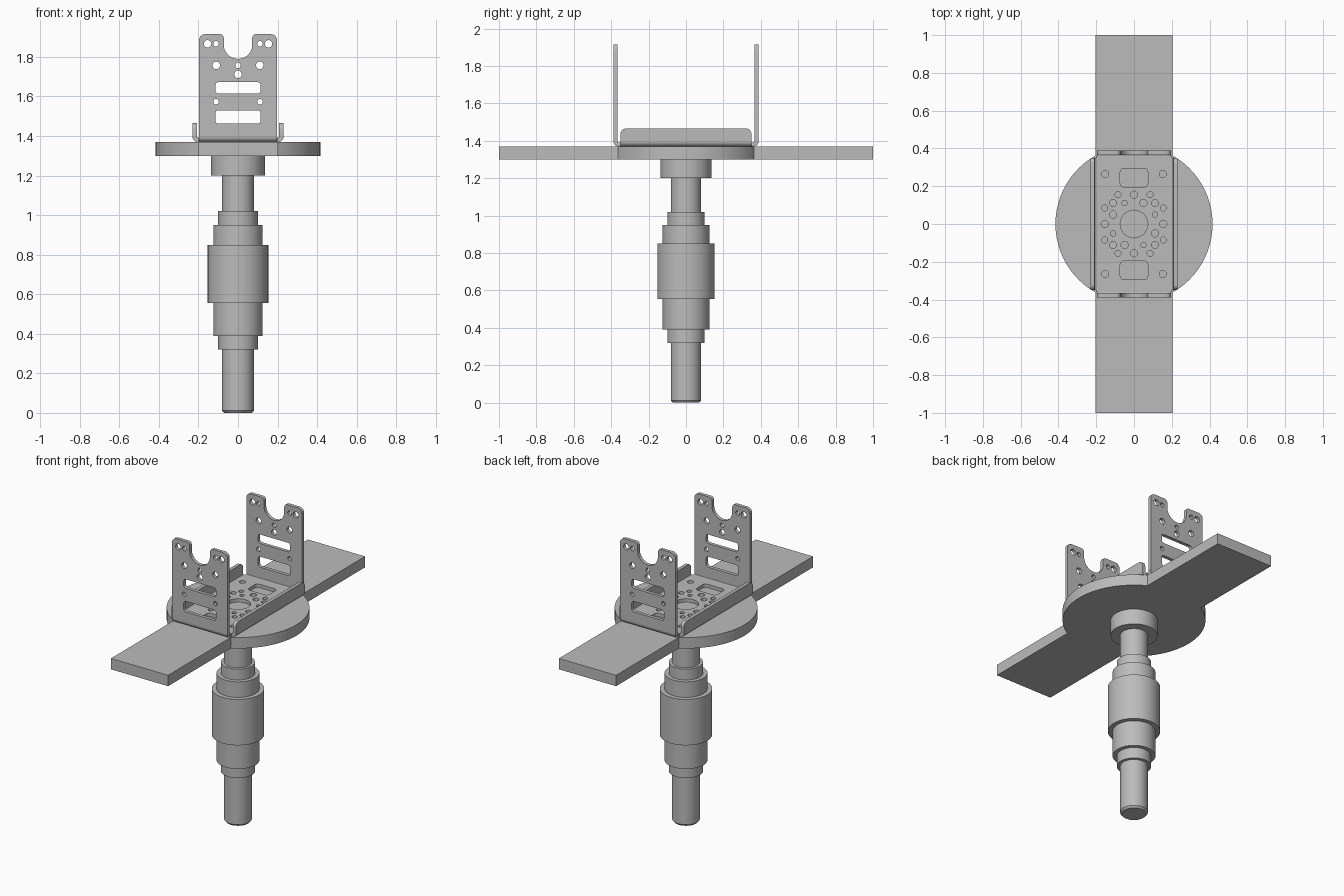
import bpy, bmesh, math
from mathutils import Matrix, Vector

cube = bpy.data.objects.get("Cube")
if cube:
    bpy.data.objects.remove(cube, do_unlink=True)

steel = bpy.data.materials.new("grey_steel")
steel.use_nodes = True
grey = (0.5, 0.5, 0.5, 1)
steel.diffuse_color = grey
steel.node_tree.nodes["Principled BSDF"].inputs["Base Color"].default_value = grey

FLAT = Matrix.Identity(4)                                   # drawn in x, y
FACE_Y = Matrix.Rotation(math.pi / 2, 4, 'X')               # drawn in x, z
FACE_X = Matrix.Rotation(math.pi / 2, 4, 'Z') @ FACE_Y      # drawn in y, z


def finish(name, bm):
    mesh = bpy.data.meshes.new(name)
    bmesh.ops.remove_doubles(bm, verts=bm.verts, dist=1e-5)
    bmesh.ops.recalc_face_normals(bm, faces=bm.faces)
    bm.to_mesh(mesh)
    bm.free()
    mesh.materials.clear()
    mesh.materials.append(steel)
    mesh.shade_smooth()
    mesh.set_sharp_from_angle(angle=math.radians(30))
    obj = bpy.data.objects.new(name, mesh)
    bpy.context.collection.objects.link(obj)
    return obj


def arc(cx, cy, r, start, end, n=24):
    return [(cx + r * math.cos(start + (end - start) * i / n),
             cy + r * math.sin(start + (end - start) * i / n)) for i in range(n + 1)]


def hole(cx, cy, r, n=20):
    return arc(cx, cy, r, 0, math.tau, n)[:-1]


def rounded(corners, n=6):
    """Outline with a fillet radius at each (x, y, r) corner."""
    out = []
    for i, (x, y, r) in enumerate(corners):
        p = Vector((x, y))
        if not r:
            out.append((x, y))
            continue
        a = (Vector(corners[i - 1][:2]) - p).normalized()
        b = (Vector(corners[(i + 1) % len(corners)][:2]) - p).normalized()
        half = a.angle(b) / 2
        c = p + (a + b).normalized() * (r / math.sin(half))
        start = p + a * (r / math.tan(half)) - c
        end = p + b * (r / math.tan(half)) - c
        sweep = start.angle_signed(end)
        for k in range(n + 1):
            out.append(tuple(c + Matrix.Rotation(-sweep * k / n, 2) @ start))
    return out


def slot(x0, x1, y0, y1, r):
    return rounded([(x0, y0, r), (x1, y0, r), (x1, y1, r), (x0, y1, r)])


def sheet(name, loops, thick, turn, loc):
    """Extrude an outline with holes into a flat sheet."""
    curve = bpy.data.curves.new(name, 'CURVE')
    curve.dimensions = '2D'
    curve.fill_mode = 'BOTH'
    curve.extrude = thick / 2
    for pts in loops:
        spline = curve.splines.new('POLY')
        spline.points.add(len(pts) - 1)
        for point, (x, y) in zip(spline.points, pts):
            point.co = (x, y, 0, 1)
        spline.use_cyclic_u = True
    temp = bpy.data.objects.new(name + "_outline", curve)
    bm = bmesh.new()
    mesh = bpy.data.meshes.new_from_object(temp)
    bm.from_mesh(mesh)
    bpy.data.objects.remove(temp)
    bpy.data.curves.remove(curve)
    bpy.data.meshes.remove(mesh)
    bm.transform(Matrix.Translation(loc) @ turn)
    return finish(name, bm)


# Stepped shaft with a chamfered foot and a top flange
steps = [(0.081, 0.32), (0.10, 0.39), (0.125, 0.555), (0.153, 0.85),
         (0.125, 0.95), (0.10, 1.02), (0.081, 1.2), (0.137, 1.3)]
profile = [(0, 0), (0.071, 0), (0.081, 0.012)]
z = 0.012
for r, top in steps:
    profile += [(r, z), (r, top)]
    z = top
profile.append((0, z))
bm = bmesh.new()
verts = [bm.verts.new((r, 0, h)) for r, h in profile]
edges = [bm.edges.new(pair) for pair in zip(verts, verts[1:])]
bmesh.ops.spin(bm, geom=verts + edges, cent=(0, 0, 0), axis=(0, 0, 1),
               angle=math.tau, steps=48, use_duplicate=False)
finish("stepped_shaft", bm)

# Round table with a long bar through it
HALF, RAD = 0.203, 0.416
a = math.acos(HALF / RAD)
outline = ([(HALF, -1)] + arc(0, 0, RAD, -a, a) + [(HALF, 1), (-HALF, 1)]
           + arc(0, 0, RAD, math.pi - a, math.pi + a) + [(-HALF, -1)])
sheet("table_and_bar", [outline], 0.07, FLAT, (0, 0, 1.335))

# Perforated bracket floor
T = 0.022
Z0 = 1.37
BIG, SMALL = 0.019, 0.014
loops = [[(-0.2, -0.36), (0.2, -0.36), (0.2, 0.36), (-0.2, 0.36)], hole(0, 0, 0.073, 32)]
for s in (-1, 1):
    loops.append(slot(-0.073, 0.073, s * 0.245 - 0.05, s * 0.245 + 0.05, 0.02))
    loops += [hole(0.155 * s, 0, BIG), hole(0, 0.155 * s, BIG)]
    # Diagonal pairs that repeat under a half turn
    loops += [hole(0.05 * s, 0.111 * s, BIG), hole(-0.05 * s, 0.111 * s, SMALL),
              hole(-0.111 * s, 0.05 * s, BIG), hole(0.111 * s, 0.05 * s, SMALL)]
    for t in (-1, 1):
        loops += [hole(0.153 * s, 0.265 * t, BIG), hole(0.111 * s, 0.111 * t, 0.018),
                  hole(0.155 * s, 0.085 * t, 0.016), hole(0.085 * s, 0.155 * t, 0.016)]
sheet("bracket_floor", loops, T, FLAT, (0, 0, Z0 + T / 2))

# Upright plate outline with a U notch, slots and holes
TOP, LOW, W = 1.915, 1.4, 0.197
notch = arc(0, 1.862, 0.072, 0, -math.pi)
lip = arc(0.092, 1.895, 0.02, math.pi / 2, math.pi, 6)
upright = ([(-W, LOW), (W, LOW)] + arc(W - 0.03, TOP - 0.03, 0.03, 0, math.pi / 2, 6)
           + lip + notch + [(-x, y) for x, y in reversed(lip)]
           + arc(0.03 - W, TOP - 0.03, 0.03, math.pi / 2, math.pi, 6))
cuts = [upright, slot(-0.114, 0.114, 1.614, 1.672, 0.015),
        slot(-0.114, 0.114, 1.462, 1.53, 0.015),
        hole(0, 1.757, SMALL), hole(0, 1.712, BIG)]
for s in (-1, 1):
    cuts += [hole(0.154 * s, 1.866, BIG), hole(0.111 * s, 1.866, SMALL),
             hole(0.11 * s, 1.757, BIG), hole(0.111 * s, 1.573, SMALL)]


def bend(name, outer, inner, length, side, turn):
    """Rounded sheet bend from the floor up into a wall."""
    corners = [(inner, Z0, 0), (outer, Z0, 0.026), (outer, LOW, 0), (outer - T, LOW, 0),
               (outer - T, Z0 + T, 0.004), (inner, Z0 + T, 0)]
    pts = [(side * x, y) for x, y in rounded(corners)]
    sheet(name, [pts], length, turn, (0, 0, 0))


for s, word in ((-1, "front"), (1, "back")):
    sheet(word + "_upright", cuts, T, FACE_Y, (0, s * (0.388 - T / 2), 0))
    bend(word + "_bend", 0.388, 0.36, 0.39, s, FACE_X)

# Low side flanges with rounded top corners
for s, word in ((-1, "right"), (1, "left")):
    flange = rounded([(-0.35, LOW, 0), (0.35, LOW, 0), (0.35, 1.466, 0.03), (-0.35, 1.466, 0.03)])
    sheet(word + "_flange", [flange], T, FACE_X, (s * (0.23 - T / 2), 0, 0))
    bend(word + "_flange_bend", 0.23, 0.2, 0.7, s, FACE_Y)
